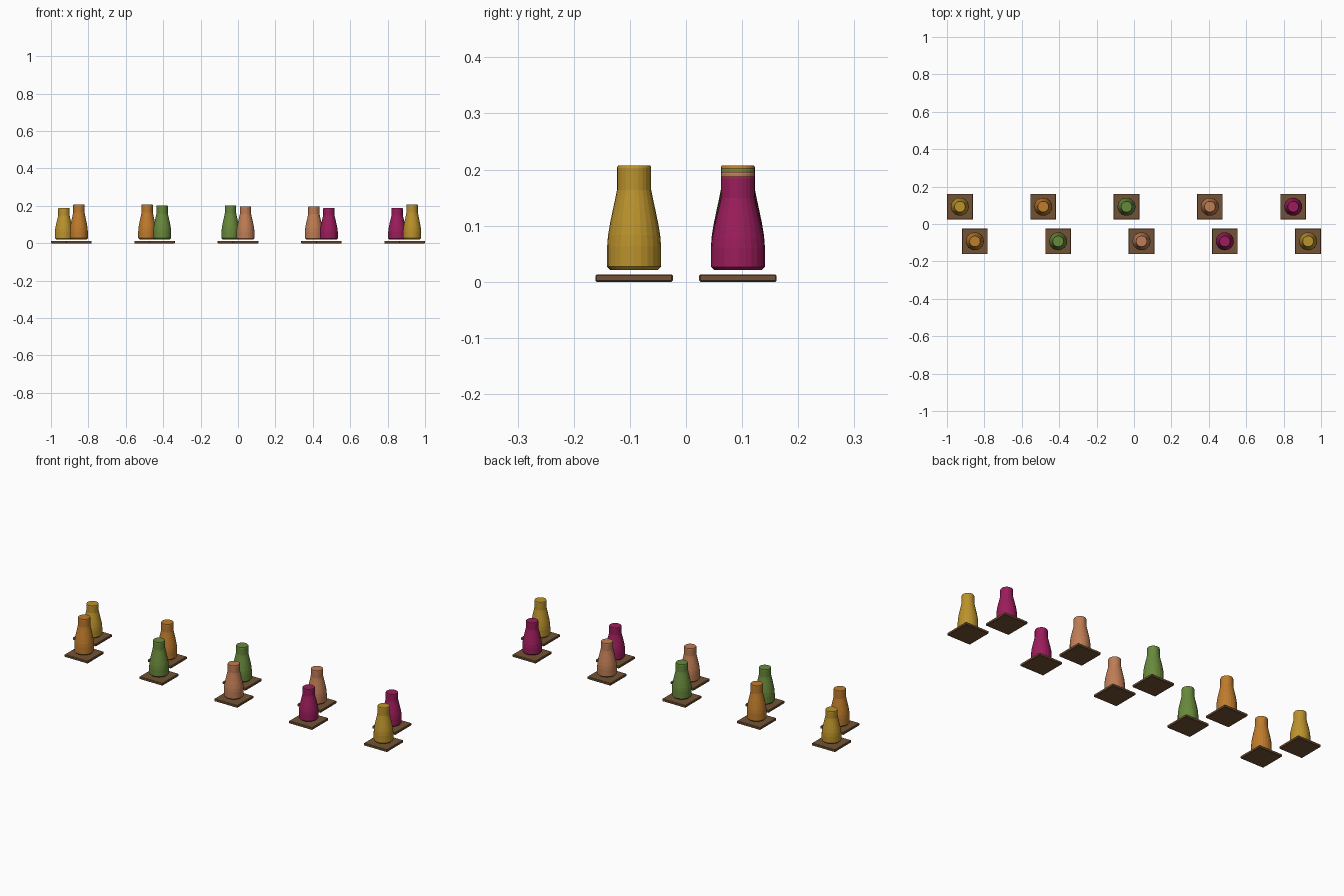
import bpy
import bmesh
from math import cos, sin, tau

if "Cube" in bpy.data.objects:
    bpy.data.objects.remove(bpy.data.objects["Cube"], do_unlink=True)


def material(name, colour):
    mat = bpy.data.materials.new(name)
    mat.use_nodes = True
    mat.diffuse_color = (*colour, 1)
    mat.node_tree.nodes["Principled BSDF"].inputs["Base Color"].default_value = (*colour, 1)
    return mat


WOOD = material("brown wood", (0.17, 0.085, 0.035))
GLAZES = {
    "yellow": material("mustard yellow", (0.50, 0.29, 0.025)),
    "orange": material("burnt orange", (0.52, 0.20, 0.025)),
    "green": material("leaf green", (0.14, 0.25, 0.045)),
    "peach": material("peach", (0.52, 0.205, 0.09)),
    "magenta": material("magenta", (0.33, 0.012, 0.105)),
}

SIDES = 24
BOTTOM = 0.021
FULL_HEIGHT = 0.186
# Bottle profile: radius, height above the bottle's foot
PROFILE = [(0.042, 0), (0.048, 0.006), (0.048, 0.043), (0.0465, 0.062),
           (0.043, 0.083), (0.038, 0.107), (0.033, 0.130), (0.0305, 0.143),
           (0.0305, 0.182), (0.029, FULL_HEIGHT)]


def add_object(name, bm, mat, location):
    bmesh.ops.recalc_face_normals(bm, faces=bm.faces)
    mesh = bpy.data.meshes.new(name)
    bm.to_mesh(mesh)
    bm.free()
    mesh.materials.append(mat)
    obj = bpy.data.objects.new(name, mesh)
    obj.location = location
    bpy.context.collection.objects.link(obj)
    return obj


def add_bottle(name, mat, x, y, height):
    bm = bmesh.new()
    stretch = height / FULL_HEIGHT
    rings = [[bm.verts.new((r * cos(tau * i / SIDES), r * sin(tau * i / SIDES), z * stretch))
              for i in range(SIDES)] for r, z in PROFILE]
    for low, high in zip(rings, rings[1:]):
        for i in range(SIDES):
            j = (i + 1) % SIDES
            bm.faces.new((low[i], low[j], high[j], high[i]))
    bm.faces.new(rings[0])
    bm.faces.new(rings[-1])
    add_object(name, bm, mat, (x, y, BOTTOM))


def add_tray(name, x, y):
    bm = bmesh.new()
    bmesh.ops.create_cube(bm, size=1)
    bmesh.ops.scale(bm, vec=(0.138, 0.138, 0.013), verts=bm.verts)
    bmesh.ops.bevel(bm, geom=bm.edges[:], offset=0.002, segments=1, affect='EDGES')
    add_object(name, bm, WOOD, (x, y, 0.0065))


# Two staggered rows of bottles on square trays, listed from right to left
ROWS = {
    "front": (-0.851, -0.0925, [("orange", 0.186), ("green", 0.181), ("peach", 0.175),
                                ("magenta", 0.167), ("yellow", 0.186)]),
    "back": (-0.931, 0.0925, [("yellow", 0.167), ("orange", 0.186), ("green", 0.181),
                              ("peach", 0.175), ("magenta", 0.167)]),
}
for row, (start, y, bottles) in ROWS.items():
    for i, (colour, height) in enumerate(bottles):
        x = start + i * 0.4455
        add_tray(f"{row}_tray_{i + 1}", x, y)
        add_bottle(f"{row}_{colour}_bottle", GLAZES[colour], x, y, height)
